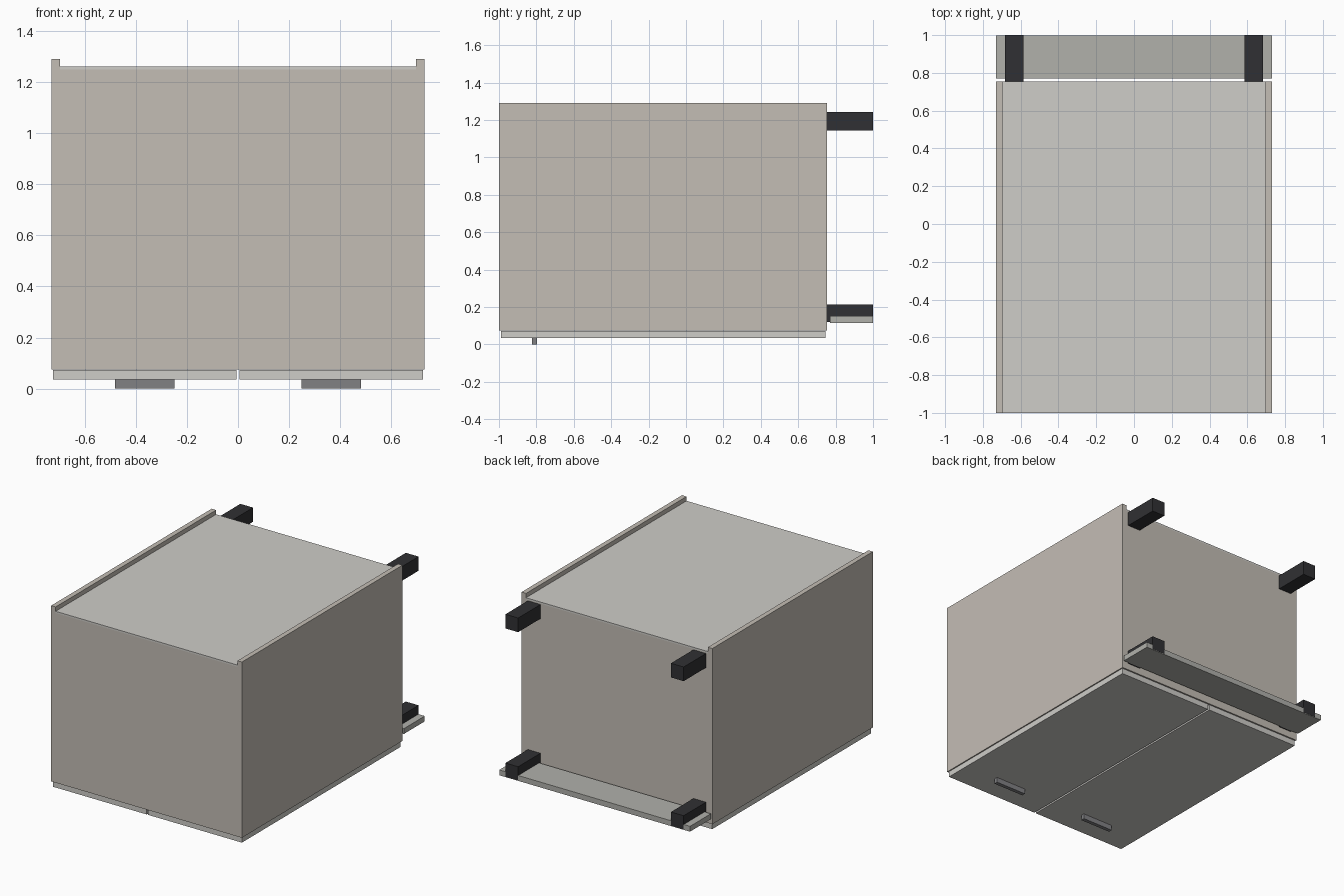
import bpy
import bmesh

if "Cube" in bpy.data.objects:
    bpy.data.objects.remove(bpy.data.objects["Cube"])


def material(name, rgb):
    m = bpy.data.materials.new(name)
    m.diffuse_color = (*rgb, 1)
    m.use_nodes = True
    m.node_tree.nodes["Principled BSDF"].inputs["Base Color"].default_value = m.diffuse_color
    return m


CARCASS = material("warm_board", (0.55, 0.51, 0.46))
PALE = material("pale_board", (0.62, 0.61, 0.58))
KICK = material("grey_board", (0.44, 0.44, 0.41))
METAL = material("metal", (0.22, 0.22, 0.23))
BLACK = material("black_plastic", (0.03, 0.03, 0.033))


def box(name, x, y, z, mat):
    """Box from (min, max) ranges on each axis."""
    bm = bmesh.new()
    bmesh.ops.create_cube(bm, size=1)
    for v in bm.verts:
        v.co = [r[0] if c < 0 else r[1] for c, r in zip(v.co, (x, y, z))]
    mesh = bpy.data.meshes.new(name)
    bm.to_mesh(mesh)
    bm.free()
    mesh.materials.append(mat)
    ob = bpy.data.objects.new(name, mesh)
    bpy.context.collection.objects.link(ob)
    return ob


def pair(name, x, y, z, mat):
    """Box on the right plus its mirror on the left."""
    return (box(name + "_right", x, y, z, mat),
            box(name + "_left", (-x[1], -x[0]), y, z, mat))


# Cabinet lies on its doors: top faces -y, feet point to +y
OUT, IN = 0.73, 0.696
Y0, Y1 = -1.0, 0.755
FRONT, BACK, REAR = 0.074, 1.26, 1.29
T = 0.035

# Hollow carcass
pair("side_panel", (IN, OUT), (Y0, Y1), (FRONT, REAR), CARCASS)
box("top_panel", (-IN, IN), (Y0, Y0 + T), (FRONT, BACK - 0.012), CARCASS)
box("bottom_panel", (-IN, IN), (Y1 - T, Y1), (FRONT, BACK - 0.012), CARCASS)
box("back_panel", (-IN, IN), (Y0, Y1), (BACK - 0.012, BACK), PALE)

# Doors and bar handles
pair("door", (0.006, 0.723), (-0.99, 0.746), (0.035, 0.073), PALE)
pair("handle", (0.248, 0.481), (-0.823, -0.797), (0.0, 0.035), METAL)

# Feet and kickboard
pair("rear_foot", (0.585, 0.682), (Y1, 1.0), (1.145, 1.243), BLACK)
pair("front_foot", (0.585, 0.682), (Y1, 1.0), (0.12, 0.214), BLACK)
box("kickboard", (-OUT, OUT), (0.77, 0.999), (0.116, 0.153), KICK)
